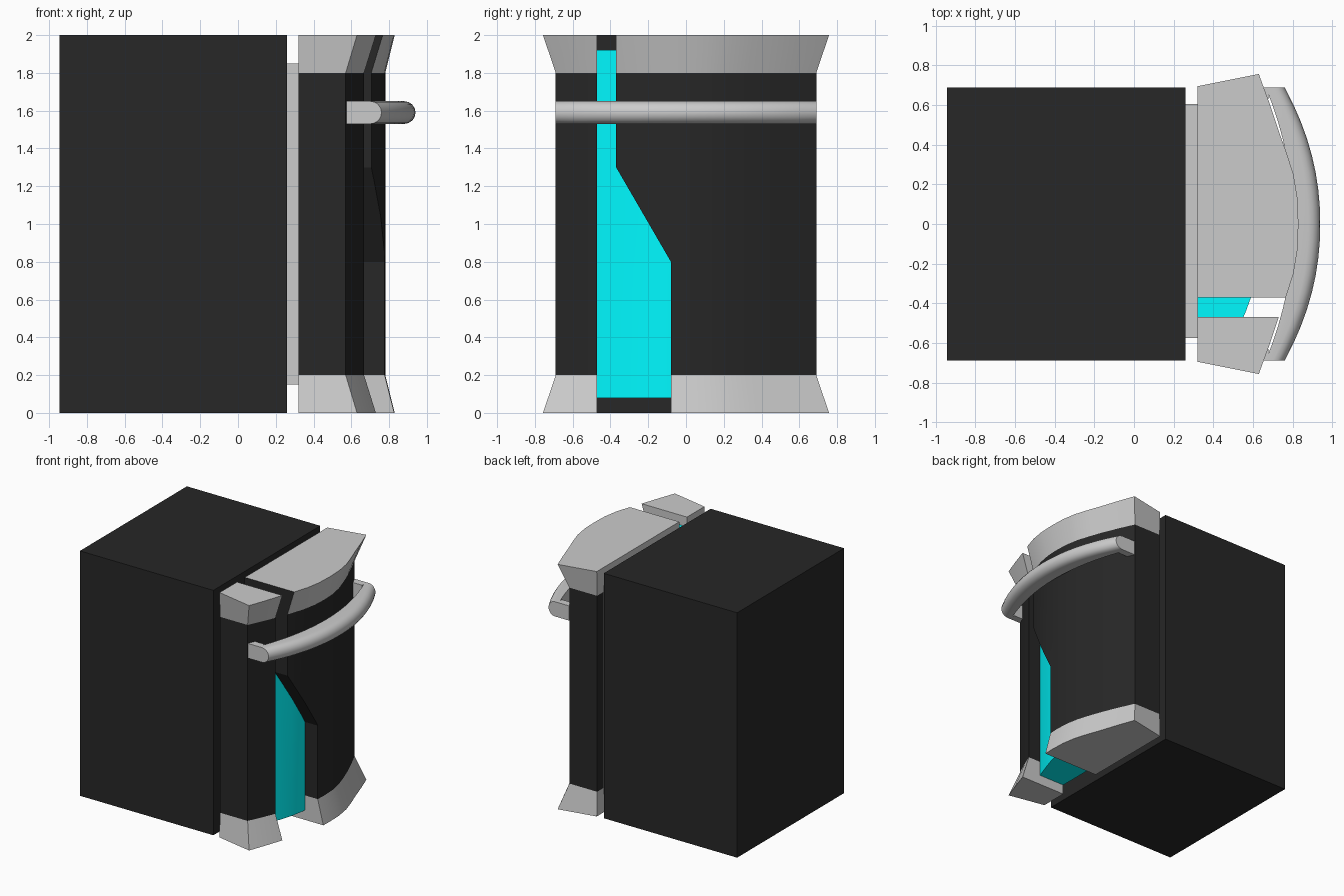
import bpy, bmesh, math
from mathutils import Vector

if "Cube" in bpy.data.objects:
    bpy.data.objects.remove(bpy.data.objects["Cube"])


def material(name, rgb):
    m = bpy.data.materials.new(name)
    m.diffuse_color = (*rgb, 1)
    m.use_nodes = True
    m.node_tree.nodes["Principled BSDF"].inputs["Base Color"].default_value = m.diffuse_color
    return m


BLACK = material("black", (0.02, 0.02, 0.02))
CYAN = material("cyan", (0.0, 0.95, 1.0))
GREY = material("grey", (0.8, 0.8, 0.8))


def loft(name, rings, mat=None, smooth=False):
    """Closed solid through rings of equal point count."""
    bm = bmesh.new()
    rows = [[bm.verts.new(p) for p in r] for r in rings]
    n = len(rows[0])
    for a, b in zip(rows, rows[1:]):
        for i in range(n):
            bm.faces.new((a[i], a[(i + 1) % n], b[(i + 1) % n], b[i]))
    bm.faces.new(rows[0])
    bm.faces.new(rows[-1])
    bmesh.ops.recalc_face_normals(bm, faces=bm.faces)
    me = bpy.data.meshes.new(name)
    bm.to_mesh(me)
    bm.free()
    ob = bpy.data.objects.new(name, me)
    bpy.context.collection.objects.link(ob)
    if mat:
        me.materials.append(mat)
    if smooth:
        shade(ob)
    return ob


def shade(ob):
    bpy.ops.object.select_all(action='DESELECT')
    ob.select_set(True)
    bpy.context.view_layer.objects.active = ob
    bpy.ops.object.shade_smooth_by_angle(angle=math.radians(30))


def box(name, x, y, z, mat=None):
    return loft(name, [[(x[0], y[0], h), (x[1], y[0], h), (x[1], y[1], h), (x[0], y[1], h)]
                       for h in z], mat)


def boolean(ob, cutter, op):
    mod = ob.modifiers.new("slot", 'BOOLEAN')
    mod.object, mod.operation, mod.solver = cutter, op, 'EXACT'
    bpy.context.view_layer.objects.active = ob
    bpy.ops.object.modifier_apply(modifier=mod.name)
    shade(ob)


# Half outlines (x, y) of the bowed door and the flared cap rim
INNER = [(.57, .69), (.625, .57), (.68, .44), (.72, .33), (.755, .22), (.775, .11), (.78, 0)]
OUTER = [(.63, .757), (.68, .62), (.73, .47), (.77, .36), (.805, .25), (.825, .13), (.83, 0)]
BACK = 0.32


def outline(half, z, back_y, dx=0.0):
    right = [(x - dx, -y, z) for x, y in half]
    left = [(x - dx, y, z) for x, y in half[-2::-1]]
    return [(BACK, -back_y, z)] + right + left + [(BACK, back_y, z)]


# Slot cutter, narrow at the top and wide at the bottom
SLOT = [(-.47, -.1), (-.08, -.1), (-.08, .8), (-.37, 1.3), (-.37, 2.1), (-.47, 2.1)]
cutter = loft("slot_cutter", [[(x, y, z) for y, z in SLOT] for x in (0.2, 1.1)])

# Main body and seal panel
box("body", (-.945, .26), (-.69, .69), (0, 2), BLACK)
box("seal_panel", (.26, .32), (-.575, .605), (.15, 1.85))

# Bowed door with flared caps
door = loft("door", [outline(INNER, z, .69) for z in (.2, 1.8)], BLACK)
boolean(door, cutter, 'DIFFERENCE')
for name, z0, z1 in (("bottom_cap", .2, 0), ("top_cap", 1.8, 2)):
    cap = loft(name, [outline(INNER, z0, .69), outline(OUTER, z1, .695)], GREY)
    boolean(cap, cutter, 'DIFFERENCE')
    if name == "top_cap":  # dark slot wall
        cap.data.materials.append(BLACK)
        for p in cap.data.polygons:
            if p.normal.y < -.99 and abs(p.center.y + .37) < .01:
                p.material_index = len(cap.data.materials) - 1

# Cyan insert recessed in the slot
insert = loft("slot_insert", [outline(INNER, z, .69, .115) for z in (.08, 1.92)], CYAN)
boolean(insert, cutter, 'INTERSECT')
insert.data.materials.clear()
insert.data.materials.append(CYAN)
bpy.data.objects.remove(cutter)

# Bowed handle: rounded front, flat back
rings = []
for i in range(17):
    y = -.69 + 1.38 * i / 16
    t = abs(y) / .69
    front = .94 - .18 * t ** 2.1
    back = .805 - .14 * t ** 2
    ring = [(back, y, 1.53), (back, y, 1.65)]
    for k in range(9):
        a = math.pi / 2 - math.pi * k / 8
        ring.append((front - .06 + .06 * math.cos(a), y, 1.59 + .06 * math.sin(a)))
    rings.append(ring)
loft("handle", rings, None, True)

# Handle end posts
for side, name in ((-1, "front_post"), (1, "back_post")):
    box(name, (.575, .68), sorted((side * .69, side * .63)), (1.53, 1.65))
